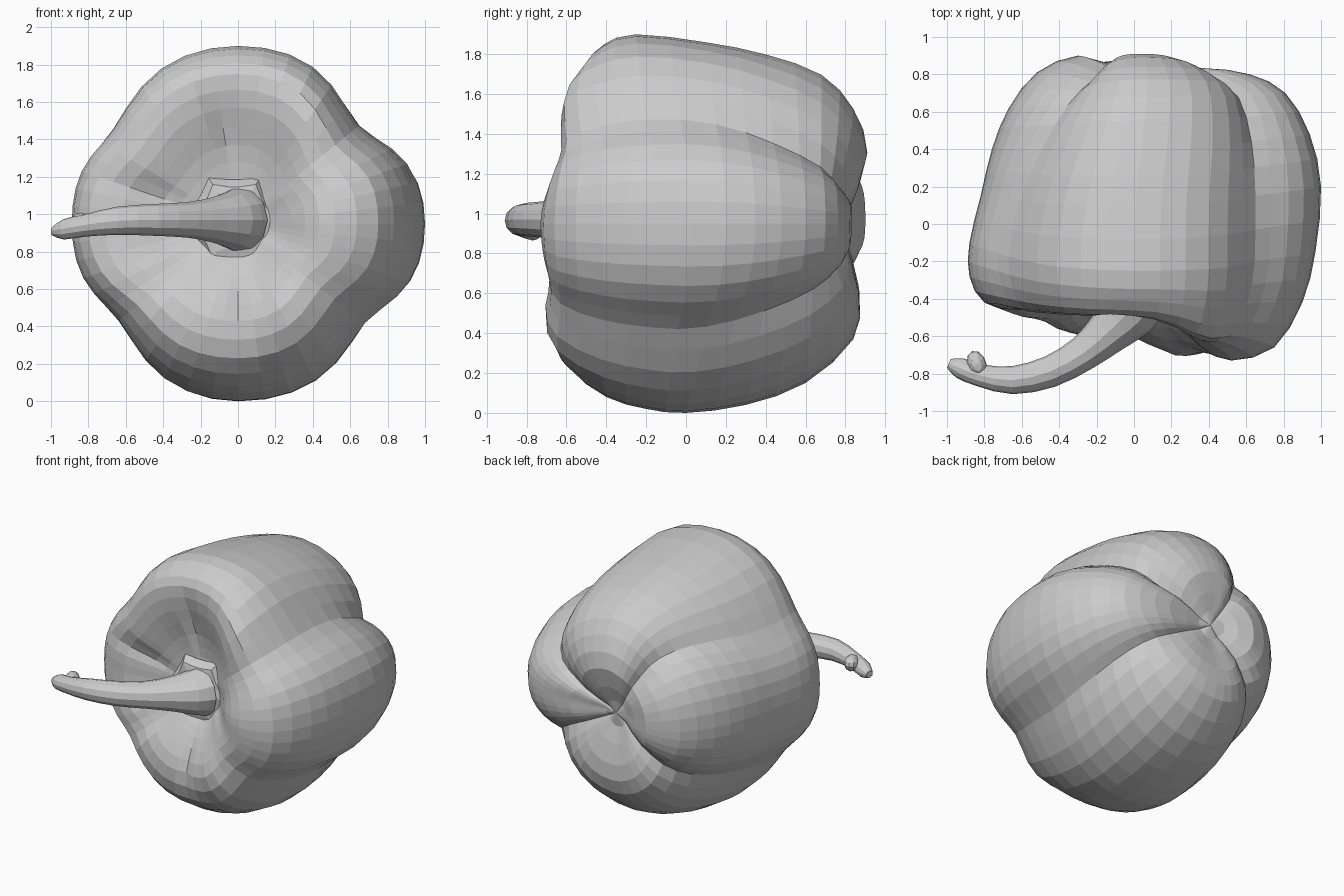
import bpy, bmesh, math
from mathutils import Vector

if "Cube" in bpy.data.objects:
    bpy.data.objects.remove(bpy.data.objects["Cube"])

CZ = 0.95  # height of the pepper's long axis


def loft(name, rings):
    """Skin a list of closed rings and close both ends with a fan."""
    bm = bmesh.new()
    rows = [[bm.verts.new(p) for p in ring] for ring in rings]
    n = len(rows[0])
    for a, b in zip(rows, rows[1:]):
        for i in range(n):
            bm.faces.new((a[i], a[(i + 1) % n], b[(i + 1) % n], b[i]))
    for row in (rows[0], rows[-1]):
        c = bm.verts.new(sum((v.co for v in row), Vector()) / n)
        for i in range(n):
            bm.faces.new((row[i], row[(i + 1) % n], c))
    bmesh.ops.recalc_face_normals(bm, faces=bm.faces)
    mesh = bpy.data.meshes.new(name)
    bm.to_mesh(mesh)
    bm.free()
    ob = bpy.data.objects.new(name, mesh)
    bpy.context.collection.objects.link(ob)
    return ob


def smooth_path(pts, steps):
    """Catmull-Rom resampling of points of any dimension."""
    out = []
    for i in range(len(pts) - 1):
        p0, p1, p2, p3 = (pts[max(0, min(len(pts) - 1, i + k))] for k in (-1, 0, 1, 2))
        for s in range(steps):
            t = s / steps
            out.append(tuple(0.5 * (2 * b + (c - a) * t + (2 * a - 5 * b + 4 * c - d) * t * t
                                    + (3 * b - a - 3 * c + d) * t ** 3)
                             for a, b, c, d in zip(p0, p1, p2, p3)))
    return out + [tuple(pts[-1])]


def bell(x, centre, width):
    return math.exp(-((x - centre) / width) ** 2)


# Body: one (radius, y) profile per lobe, from the stem dimple to the blossom end
right = [(.12, -.40), (.22, -.51), (.36, -.66), (.52, -.73), (.75, -.66), (.90, -.42), (.97, -.15),
         (1.0, .20), (.94, .48), (.81, .70), (.62, .80), (.38, .83), (.10, .80)]
top = [(.12, -.40), (.25, -.39), (.42, -.42), (.62, -.48), (.80, -.49), (.90, -.41), (.95, -.25),
       (.91, .10), (.85, .40), (.75, .68), (.58, .84), (.36, .91), (.10, .83)]
left = [(.12, -.40), (.25, -.40), (.42, -.42), (.62, -.46), (.80, -.42), (.88, -.28), (.88, -.10),
        (.82, .15), (.76, .40), (.67, .62), (.52, .81), (.30, .90), (.10, .83)]
bottom = [(.12, -.40), (.22, -.48), (.36, -.57), (.52, -.63), (.72, -.59), (.87, -.40), (.93, -.20),
          (.95, .00), (.91, .30), (.80, .60), (.58, .84), (.36, .87), (.10, .80)]
lobes = [smooth_path(p, 2) for p in (right, top, left, bottom)]
crest_shift = [0, -7, 0, 0, 0]  # how far each crest swings at the back
# Crease after each lobe: angle at mid body, angle at the back, depth at mid body
grooves = [(39, 23, .135), (143, 120, .085), (219, 222, .09), (322, 333, .11)]
SEG = 6  # columns from lobe crest to crease

rings = []
count = len(lobes[0])
for k in range(count):
    t = k / (count - 1)
    back = max(0, min(1, (t - 0.52) / 0.34))
    back = back * back * (3 - 2 * back)
    ring = []
    for i, (g_mid, g_back, depth) in enumerate(grooves):
        a0 = i * 90 + crest_shift[i] * back
        a1 = i * 90 + 90 + crest_shift[i + 1] * back
        g = g_mid + (g_back - g_mid) * back
        for j in range(2 * SEG):
            f = j / SEG if j <= SEG else 2 - j / SEG
            ang = a0 + (g - a0) * f if j <= SEG else a1 + (g - a1) * f
            s = f / 2 if j <= SEG else 1 - f / 2
            w = s * s * (3 - 2 * s)
            (ra, ya), (rb, yb) = lobes[i][k], lobes[(i + 1) % 4][k]
            soft = (1 - math.cos(math.pi * f ** 1.8)) / 2   # rounded valley
            sharp = f ** 2.4                                # creased valley
            r = (ra + (rb - ra) * w) * (1 - depth * (soft + (sharp - soft) * back) - 0.08 * back * sharp)
            y = ya + (yb - ya) * w - 0.08 * bell(t, .88, .10) * f ** 3
            # Shoulder bumps and narrow creases round the stem
            y -= 0.08 * bell(t, .32, .12) * bell(ang, 58, 17) + 0.06 * bell(t, .27, .12) * bell(ang, 298, 16)
            y += bell(t, .22, .09) * 0.035 * sum(bell(ang, c, 6) for c in (97, 160, 217, 268))
            a = math.radians(ang)
            ring.append((r * math.cos(a), y, CZ + r * math.sin(a)))
    rings.append(ring)
loft("pepper_body", rings)


# Stem: curved tapering tube (x, y, z, radius)
path = smooth_path([(-.01, -.42, .97, .18), (-.04, -.48, .97, .155), (-.14, -.58, .97, .12),
                    (-.27, -.69, .97, .095), (-.45, -.79, .97, .085), (-.65, -.835, .965, .075),
                    (-.82, -.81, .94, .06), (-.93, -.77, .92, .055), (-.99, -.745, .91, .025)], 2)
rings = []
for i, (x, y, z, r) in enumerate(path):
    a, b = path[max(0, i - 1)], path[min(len(path) - 1, i + 1)]
    d = Vector((b[0] - a[0], b[1] - a[1], 0)).normalized()
    side, up = Vector((d.y, -d.x, 0)), Vector((0, 0, 1))
    rings.append([Vector((x, y, z)) + r * (math.cos(q) * side + math.sin(q) * up)
                  for q in (math.tau * n / 12 for n in range(12))])
loft("stem", rings)

# Small hooked nub on the cut tip
bpy.ops.mesh.primitive_uv_sphere_add(segments=10, ring_count=6, radius=0.06,
                                     location=(-.84, -.75, .955), rotation=(0, 0, .35))
nub = bpy.context.object
nub.name = "stem_tip_nub"
nub.scale = (.85, 1.25, .9)

# Calyx: ragged collar around the stem base
collar = []
for radius, y in ((.15, -.46), (.20, -.45), (.24, -.40)):
    ring = []
    for n in range(18):
        r, q = radius + (.03 if n % 3 == 0 else -.01), math.tau * n / 18
        ring.append((r * math.cos(q) - .02, y, CZ + .01 + r * math.sin(q)))
    collar.append(ring)
loft("calyx", collar)
